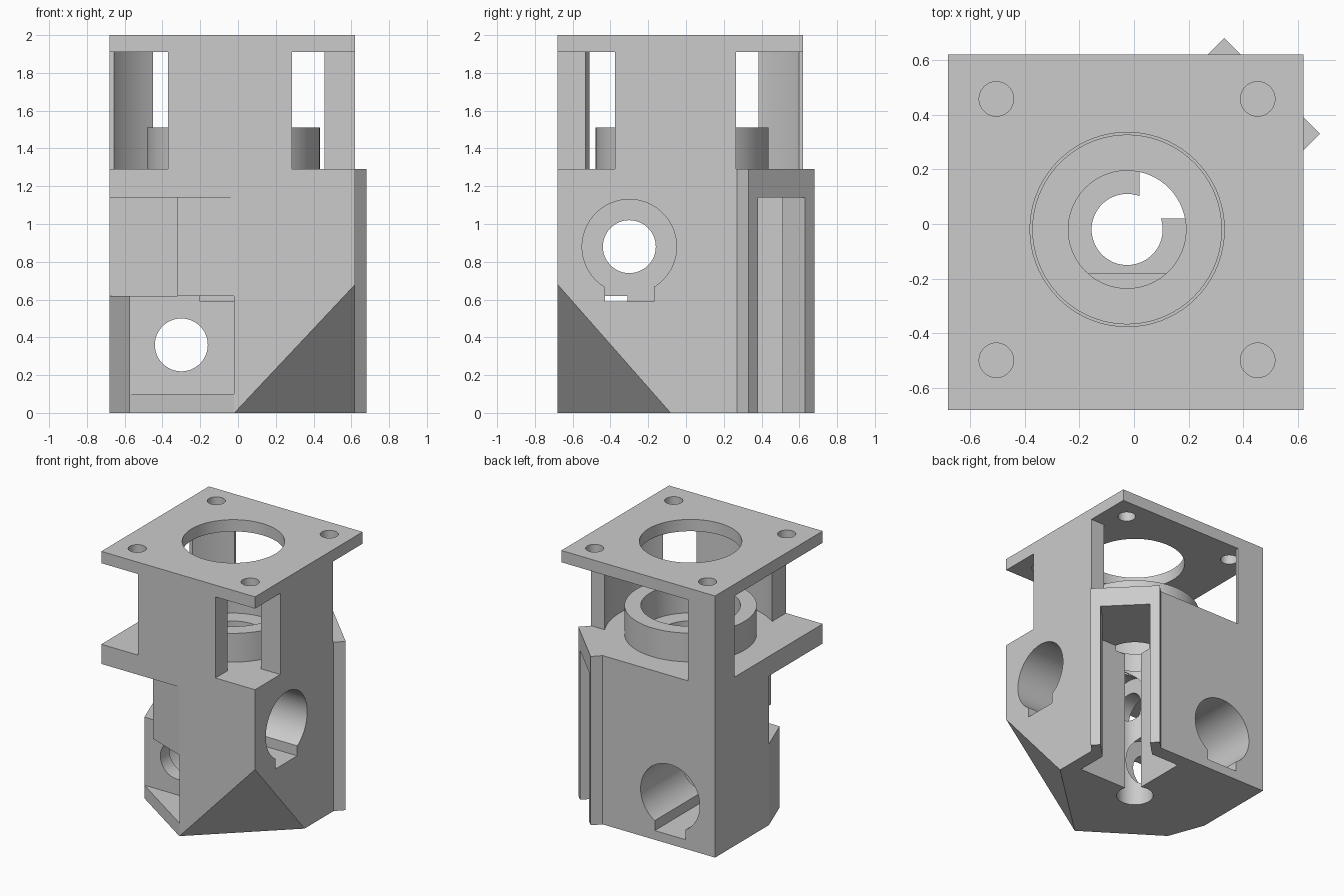
import bpy, bmesh, math
from mathutils import Matrix, Vector

default = bpy.data.objects.get("Cube")
if default:
    bpy.data.objects.remove(default, do_unlink=True)

grey = bpy.data.materials.new("plain grey")
grey.use_nodes = True
GREY = (0.6, 0.6, 0.6, 1)
grey.diffuse_color = GREY
grey.node_tree.nodes["Principled BSDF"].inputs["Base Color"].default_value = GREY

CENTRE = (-0.025, -0.02)   # axis of the vertical bore
LEDGE, PLATE, TOP = 1.29, 1.91, 2.0


def finish(name, bm):
    bmesh.ops.recalc_face_normals(bm, faces=bm.faces)
    mesh = bpy.data.meshes.new(name)
    bm.to_mesh(mesh)
    bm.free()
    mesh.materials.append(grey)
    obj = bpy.data.objects.new(name, mesh)
    bpy.context.collection.objects.link(obj)
    return obj


def prism(name, points, z0, z1):
    """Extrude an outline in the ground plane from z0 to z1."""
    bm = bmesh.new()
    face = bm.faces.new([bm.verts.new((x, y, z0)) for x, y in points])
    up = bmesh.ops.extrude_face_region(bm, geom=[face])["geom"]
    bmesh.ops.translate(bm, vec=(0, 0, z1 - z0),
                        verts=[v for v in up if isinstance(v, bmesh.types.BMVert)])
    return finish(name, bm)


def box(name, x0, x1, y0, y1, z0, z1):
    return prism(name, [(x0, y0), (x1, y0), (x1, y1), (x0, y1)], z0, z1)


def rod(name, start, end, radius):
    """Cylinder between two points."""
    a, b = Vector(start), Vector(end)
    turn = (b - a).to_track_quat('Z', 'Y').to_matrix().to_4x4()
    bm = bmesh.new()
    bmesh.ops.create_cone(bm, cap_ends=True, segments=72, radius1=radius, radius2=radius,
                          depth=(b - a).length, matrix=Matrix.Translation((a + b) / 2) @ turn)
    return finish(name, bm)


def upright(name, radius, z0, z1, at=CENTRE):
    return rod(name, (*at, z0), (*at, z1), radius)


def hull(name, points):
    bm = bmesh.new()
    bmesh.ops.convex_hull(bm, input=[bm.verts.new(p) for p in points])
    return finish(name, bm)


def cut(target, *cutters):
    """Subtract each cutter, then remove it."""
    for cutter in cutters:
        cutter.hide_render = True
        mod = target.modifiers.new("cut", 'BOOLEAN')
        mod.operation, mod.solver, mod.object = 'DIFFERENCE', 'EXACT', cutter
        bpy.context.view_layer.objects.active = target
        bpy.ops.object.modifier_apply(modifier=mod.name)
        bpy.data.objects.remove(cutter, do_unlink=True)
    return target


# Lower body, with the diagonal housing on the back corner
body = prism("lower_body", [(-.68, -.68), (.62, -.68), (.62, .27), (.68, .33),
                            (.33, .68), (.27, .62), (-.68, .62)], 0, LEDGE)

# Recesses at the front corner: base lip, lower pocket, upper pocket
cut(body,
    prism("lip_cut", [(.16, -.8), (-.575, -.31), (-.71, .05), (-.8, .05), (-.8, -.8)], -.1, .1),
    prism("lower_cut", [(-.02, -.8), (-.02, -.31), (-.575, -.31), (-.71, .05),
                        (-.8, .05), (-.8, -.8)], .1, .62),
    prism("upper_cut", [(-.8, -.03), (-.8, -.8), (.3, -.8), (-.32, -.567), (-.32, -.03)], .62, 1.14))

# Sloped bottom corner
cut(body, hull("slope_cut", [(.72, -.78, -.1), (-.22, -.78, -.1), (.72, .1, -.1), (.72, -.78, .9)]))

# Square pocket opening into the diagonal channel
cut(body, prism("channel_cut", [(.02, .02), (.51, .02), (.51, .26), (.9, .65),
                                (.65, .9), (.26, .51), (.02, .51)], -.1, 1.14))

# Stepped vertical bore
cut(body, upright("bore_cut", .13, -.1, 1.4), upright("step_cut", .215, 1.1, 1.4))

# Side sockets with a notch below and a smaller through hole
SIDE, DEEP, NOTCH = -.3, -.2, .13
cut(body,
    rod("side_socket", (.8, SIDE, .88), (DEEP, SIDE, .88), .25),
    box("side_notch", DEEP, .8, SIDE - NOTCH, SIDE + NOTCH, .59, .88),
    rod("side_hole", (0, SIDE, .88), (-.5, SIDE, .88), .14),
    rod("back_socket", (SIDE, .8, .36), (SIDE, DEEP, .36), .25),
    box("back_notch", SIDE - NOTCH, SIDE + NOTCH, DEEP, .8, .07, .36),
    rod("back_hole", (SIDE, 0, .36), (SIDE, -.5, .36), .14))

# Upper walls and corner post, hollowed by round bores
front_wall = cut(box("front_wall", -.37, .285, -.68, -.4, LEDGE, PLATE),
                 upright("wall_bore", .6, 1, 2.2))
side_wall = cut(box("side_wall", .35, .62, -.375, .265, LEDGE, PLATE),
                upright("wall_bore", .6, 1, 2.2))
corner_post = cut(box("corner_post", -.68, -.45, .385, .62, LEDGE, PLATE),
                  upright("post_bore", .75, 1, 2.2))

# Raised ring around the bore
ring = cut(upright("raised_ring", .458, LEDGE, 1.51), upright("ring_bore", .345, 1, 2))

# Top plate with centre opening and four screw holes
plate = cut(box("top_plate", -.68, .62, -.68, .62, PLATE, TOP),
            upright("plate_opening", .355, 1.8, 2.1),
            *[upright("screw_hole", .063, 1.8, 2.1, (x, y))
              for x in (-.503, .452) for y in (-.498, .457)])

# Smooth the round surfaces, keep the edges sharp
bpy.ops.object.select_all(action='DESELECT')
for part in (body, front_wall, side_wall, corner_post, ring, plate):
    part.select_set(True)
bpy.context.view_layer.objects.active = body
bpy.ops.object.shade_smooth_by_angle(angle=math.radians(20))
